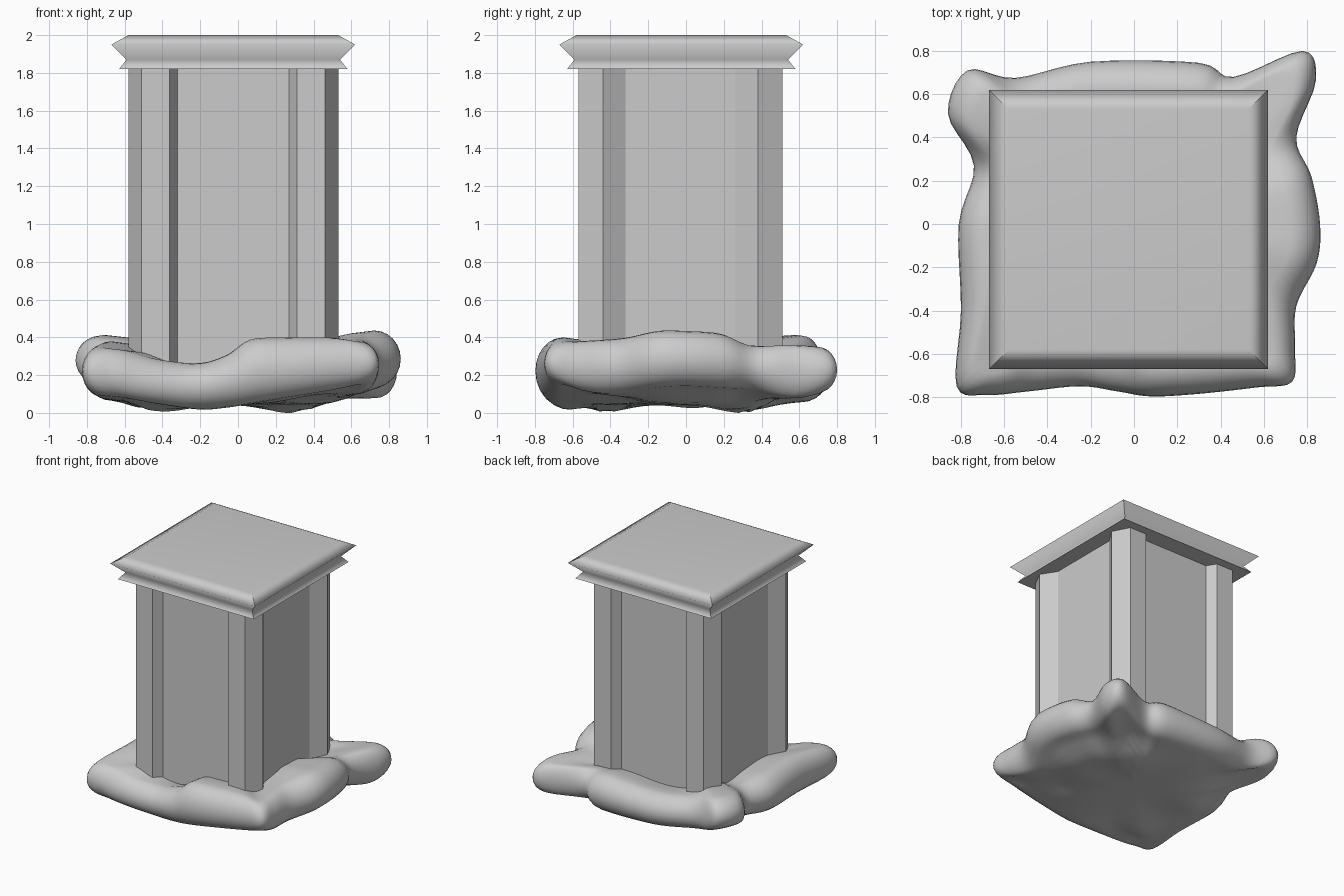
import bpy, bmesh
from math import sin, cos, pi, exp
from mathutils import Vector

if "Cube" in bpy.data.objects:
    bpy.data.objects.remove(bpy.data.objects["Cube"])

CX, CY = -0.025, -0.03      # axis of the pillar


def loft(name, rings, angle):
    """Join equal-length closed rings (bottom to top) and cap both ends."""
    bm = bmesh.new()
    vs = [[bm.verts.new(p) for p in r] for r in rings]
    n = len(vs[0])
    for a, b in zip(vs, vs[1:]):
        for i in range(n):
            j = (i + 1) % n
            bm.faces.new((a[i], a[j], b[j], b[i]))
    bm.faces.new(vs[0][::-1])
    bm.faces.new(vs[-1])
    bmesh.ops.recalc_face_normals(bm, faces=bm.faces)
    me = bpy.data.meshes.new(name)
    bm.to_mesh(me)
    bm.free()
    ob = bpy.data.objects.new(name, me)
    bpy.context.collection.objects.link(ob)
    if angle:
        bpy.ops.object.select_all(action='DESELECT')
        ob.select_set(True)
        bpy.context.view_layer.objects.active = ob
        bpy.ops.object.shade_smooth_by_angle(angle=angle)
    return ob


# Pillar: one quarter outline, mirrored to four chamfered corner posts
quarter = [(0.480, 0.29), (0.556, 0.41), (0.486, 0.54), (0.338, 0.54), (0.295, 0.468)]
outline = []
for sx, sy in ((1, 1), (-1, 1), (-1, -1), (1, -1)):
    pts = [(CX + sx * x, CY + sy * y) for x, y in quarter]
    outline += pts if sx * sy > 0 else pts[::-1]
loft("pillar", [[(x, y, z) for x, y in outline] for z in (0.2, 1.83)], 0)

# Cap: moulding profile (half width, height), smooth along it, sharp mitres
profile = [(0.605, 1.82), (0.565, 1.87), (0.645, 1.95), (0.555, 2.0)]
cap = loft("cap", [[(CX + sx * w, CX + sy * w, z)
                    for sx, sy in ((1, 1), (-1, 1), (-1, -1), (1, -1))]
                   for w, z in profile], 3.1)
for e in cap.data.edges:
    za, zb = (cap.data.vertices[i].co.z for i in e.vertices)
    e.use_edge_sharp = abs(za - zb) > 0.01 or max(za, zb) < 1.83
weighted = cap.modifiers.new("flat top", 'WEIGHTED_NORMAL')
weighted.keep_sharp = True

# Base: lumpy roll; each row is rim x, y, underside z, crest z
rim = [Vector(p) for p in (
    (0.78, 0.80, .12, .36), (0.84, 0.66, .09, .37), (0.75, 0.40, .13, .37),
    (0.82, 0.22, .14, .43), (0.86, 0.00, .15, .445), (0.845, -0.18, .14, .445),
    (0.75, -0.38, .11, .41), (0.745, -0.58, .12, .395), (0.73, -0.73, .16, .39),
    (0.57, -0.755, .13, .41), (0.30, -0.785, .09, .41), (0.08, -0.797, .06, .40),
    (-0.07, -0.775, .04, .32), (-0.25, -0.75, .03, .275), (-0.50, -0.775, .06, .295),
    (-0.68, -0.79, .09, .34), (-0.82, -0.75, .10, .36), (-0.80, -0.40, .08, .39),
    (-0.81, 0.00, .08, .38), (-0.74, 0.27, .11, .35), (-0.86, 0.51, .17, .41),
    (-0.77, 0.71, .17, .42), (-0.55, 0.675, .11, .36), (-0.20, 0.75, .08, .34),
    (0.30, 0.745, .07, .36), (0.46, 0.68, .10, .35))]

# soft dents and sags underneath: x, y, height
dents = ((-.40, -.45, -.045), (-.58, .08, -.04), (.27, .30, -.045),
         (.50, .52, .05), (-.50, .45, .06), (.42, -.40, .05))


def under(x, y):
    return .055 + sum(h * exp(-((x - a) ** 2 + (y - b) ** 2) / .03)
                      for a, b, h in dents)


def spline(p, i, t):
    """Closed Catmull-Rom curve."""
    a, b, c, d = (p[(i + k) % len(p)] for k in (-1, 0, 1, 2))
    return 0.5 * (2 * b + (c - a) * t + (2 * a - 5 * b + 4 * c - d) * t * t
                  + (3 * b - a - 3 * c + d) * t ** 3)


samples = [spline(rim, i, k / 5) for i in range(len(rim)) for k in range(5)]
rings = []
# sagging underside, from the middle outwards
for s, mix in ((.03, 0), (.2, 0), (.35, 0), (.48, .03), (.58, .12), (.67, .35), (.75, .7)):
    ring = []
    for x, y, zb, zt in samples:
        z = under(x * s, y * s)
        ring.append((x * s, y * s, z + mix * (zb - z)))
    rings.append(ring)
# rounded edge
for k in range(13):
    a = -pi / 2 + pi * k / 12
    ring = []
    for x, y, zb, zt in samples:
        r = Vector((x, y))
        q = r - r.normalized() * 0.14 * (1 - cos(a))
        ring.append((q.x, q.y, (zt + zb) / 2 + (zt - zb) / 2 * sin(a)))
    rings.append(ring)
# top dipping in under the pillar
for s, drop in ((0.70, .015), (0.45, .06), (0.03, .1)):
    rings.append([(p[0] * s, p[1] * s, p[3] - drop if s > .1 else 0.26) for p in samples])
base = loft("lumpy_base", rings, 1.4)

# Rest the model on the ground
low = min(v.co.z for v in base.data.vertices)
for v in base.data.vertices:
    v.co.z -= low
